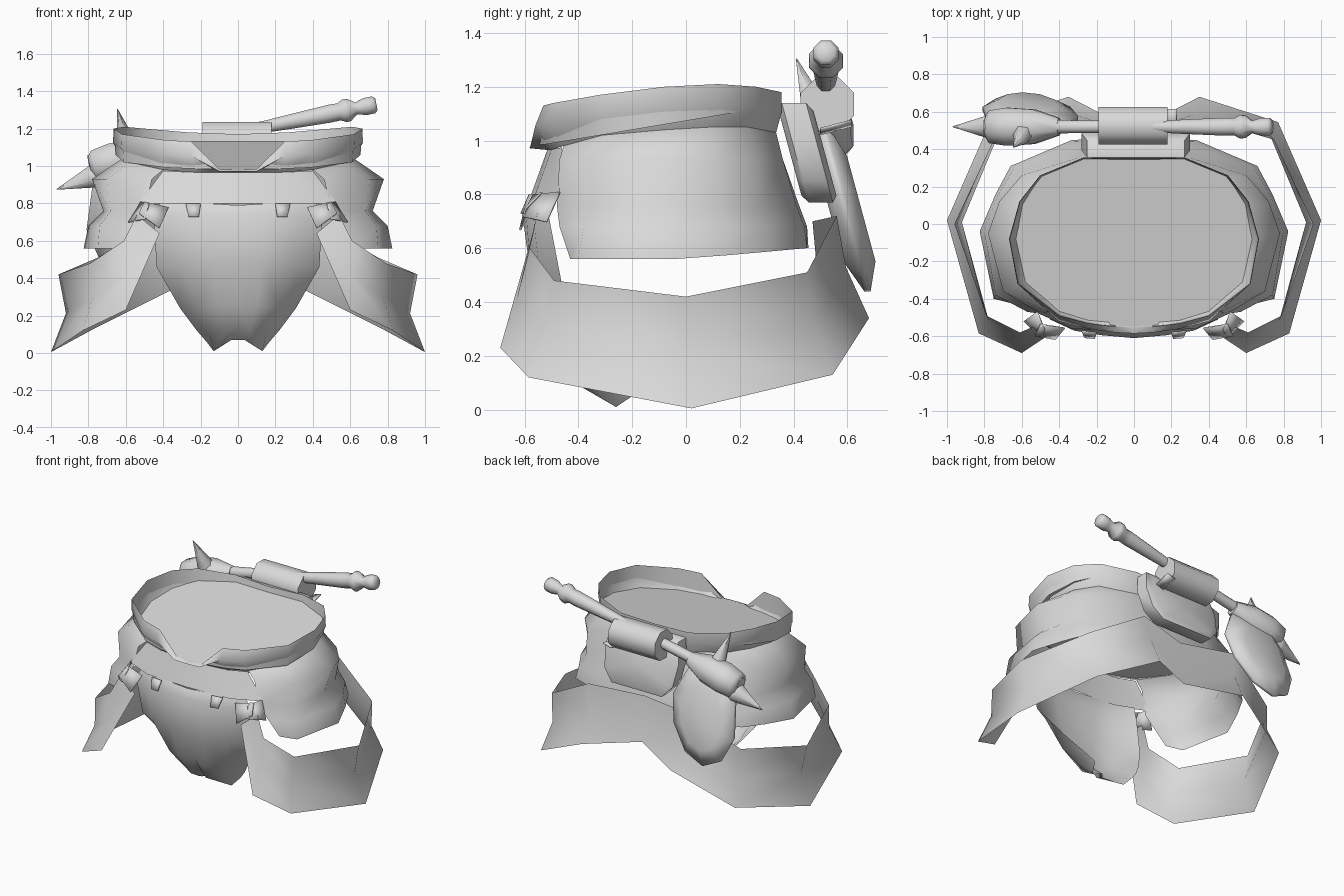
import bpy, bmesh, math
from mathutils import Vector

cube = bpy.data.objects.get("Cube")
if cube:
    bpy.data.objects.remove(cube, do_unlink=True)

grey = bpy.data.materials.new("plain_grey")
grey.use_nodes = True
grey.diffuse_color = (0.7, 0.7, 0.7, 1)
grey.node_tree.nodes["Principled BSDF"].inputs["Base Color"].default_value = (0.7, 0.7, 0.7, 1)


def sheet(name, rows, mirror=False, closed=False, angle=180):
    """Skin a grid of points; optionally mirror over x or close each row."""
    bm = bmesh.new()
    grid = [[bm.verts.new(p) for p in row] for row in rows]
    n = len(rows[0])
    for a, b in zip(grid, grid[1:]):
        for i in range(n if closed else n - 1):
            j = (i + 1) % n
            bm.faces.new((a[i], a[j], b[j], b[i]))
    bmesh.ops.remove_doubles(bm, verts=bm.verts, dist=0.0005)
    bmesh.ops.recalc_face_normals(bm, faces=bm.faces)
    me = bpy.data.meshes.new(name)
    bm.to_mesh(me)
    bm.free()
    ob = bpy.data.objects.new(name, me)
    bpy.context.collection.objects.link(ob)
    me.materials.append(grey)
    if mirror:
        ob.modifiers.new("Mirror", "MIRROR").use_clip = True
    bpy.ops.object.select_all(action="DESELECT")
    ob.select_set(True)
    bpy.context.view_layer.objects.active = ob
    bpy.ops.object.shade_smooth_by_angle(angle=math.radians(angle))
    return ob


def lathe(name, start, end, profile, sides=8, angle=60):
    """Turned shape along a line; profile holds (fraction, radius)."""
    a, b = Vector(start), Vector(end)
    q = (b - a).to_track_quat("Z", "Y")
    rows = []
    for t, r in [(profile[0][0], 0)] + profile + [(profile[-1][0], 0)]:
        rows.append([a.lerp(b, t) + q @ Vector((r * math.cos(k), r * math.sin(k), 0))
                     for k in [math.tau * (i + 0.5) / sides for i in range(sides)]])
    return sheet(name, rows, closed=True, angle=angle)


def pad(name, outline, y0, slope, half, inner, edge, angle):
    """Cushion from an (x, z) outline, leaning backwards towards its foot."""
    cx = sum(p[0] for p in outline) / len(outline)
    cz = sum(p[1] for p in outline) / len(outline)
    rows = []
    for s, d in [(0, -half), (inner, -half), (1, -edge), (1, edge), (inner, half), (0, half)]:
        row = []
        for x, z in outline:
            px, pz = cx + (x - cx) * s, cz + (z - cz) * s
            row.append((px, y0 + (cz - pz) * slope + d, pz))
        rows.append(row)
    return sheet(name, rows, closed=True, angle=angle)


def plate(name, corners, mirror=False):
    """Thin slab from corner points, thickened along its normal."""
    p = [Vector(c) for c in corners]
    ob = sheet(name, [[p[0], p[1]], [p[3], p[2]]], mirror, angle=20)
    ob.modifiers.new("Solidify", "SOLIDIFY").thickness = 0.008


# Waist rim, half outline back to front, notched at the front centre
rim = [(0, .35, 1.17), (.27, .355, 1.18), (.50, .26, 1.2), (.61, .12, 1.21), (.665, -.08, 1.2),
       (.62, -.32, 1.17), (.40, -.49, 1.14), (.25, -.53, 1.13), (.10, -.55, .985), (0, -.555, .98)]

# Lower edge of the rim, shared with the hip guard
hem = [(0, .335, 1.03), (.26, .335, 1.03), (.49, .23, 1.05), (.58, .09, 1.05), (.62, -.08, 1.04),
       (.58, -.31, 1.02), (.40, -.455, .98), (.24, -.50, .965), (.10, -.515, .965), (0, -.515, .965)]
flare = [(x * 1.005, y - (.03 if y < -.4 else 0), max(z - .075, .972)) for x, y, z in rim]
# Tilted lid inside the rim, lower towards the front
lid = [(x * .985, (y + .08) * .985 - .08, 1.06 + .165 * (y + .08)) for x, y, z in rim]
sheet("waist_rim", [lid, rim, flare, hem], mirror=True, angle=60)
sheet("waist_lid", [[(0, -.08, 1.06)] * len(lid), lid], mirror=True)

# Hip guard wrapping the sides and back: heights and outlines
hips = [
    (.93, [(0, .36), (.28, .36), (.60, .26), (.72, .12), (.78, -.05), (.70, -.36), (.46, -.47)]),
    (.76, [(0, .42), (.30, .41), (.60, .28), (.68, .13), (.72, -.05), (.68, -.37), (.50, -.48)]),
    (.68, [(0, .45), (.32, .44), (.64, .30), (.73, .15), (.80, -.04), (.74, -.38), (.57, -.47)]),
    (.56, [(0, .455), (.33, .45), (.66, .31), (.74, .16), (.825, -.04), (.75, -.40), (.63, -.43)]),
]
sheet("hip_guard", [hem[:7]] + [[(x, y, z + (max(0, y) * .09 if z < .6 else 0)) for x, y in pts]
                                for z, pts in hips], mirror=True)

# Front belt band, hung from the rim
sheet("front_band", [[(0, -.515, .967), (.26, -.50, .967), (.40, -.46, .975)],
                     [(0, -.575, .80), (.33, -.56, .80), (.53, -.47, .80)]], mirror=True)

# Front cloth with a recessed centre fold, curling under at its foot
sheet("front_cloth", [
    [(0, -.57, .79), (.16, -.565, .80), (.30, -.55, .80), (.42, -.50, .80)],
    [(0, -.61, .74), (.17, -.595, .74), (.32, -.57, .74), (.45, -.51, .72)],
    [(0, -.575, .48), (.13, -.575, .48), (.30, -.54, .47), (.435, -.46, .46)],
    [(0, -.49, .25), (.10, -.53, .25), (.22, -.46, .24), (.31, -.32, .24)],
    [(0, -.39, .13), (.06, -.45, .12), (.15, -.37, .10), (.22, -.24, .12)],
    [(0, -.32, .07), (.035, -.36, .07), (.13, -.26, .01), (.16, -.20, .05)],
], mirror=True)

# Side skirts, joined behind: upper and lower edge points with a pinched middle
skirt = [((.54, -.55, .74), (.42, -.57, .64), 0),
         ((.61, -.58, .60), (.60, -.69, .23), .01),
         ((.79, -.49, .48), (.83, -.585, .12), .04),
         ((.96, 0, .42), (1.0, .02, .005), .06),
         ((.75, .45, .51), (.77, .545, .13), .04),
         ((.38, .56, .72), (.35, .68, .34), .03),
         ((0, .47, .70), (0, .50, .38), 0)]
upper, lower, middle = [], [], []
for a, b, pinch in skirt:
    a, b = Vector(a), Vector(b)
    m = (a + b) / 2
    m -= Vector((m.x, m.y, 0)).normalized() * pinch
    upper.append(a)
    middle.append(m)
    lower.append(b)
sheet("side_skirts", [upper, middle, lower], mirror=True)

# Clasps on the front
plate("skirt_clasps", [(.48, -.57, .80), (.52, -.47, .81), (.59, -.52, .70), (.50, -.61, .72)], True)
plate("skirt_tabs", [(.37, -.56, .78), (.50, -.54, .81), (.53, -.60, .75), (.42, -.62, .67)], True)
plate("cloth_tabs", [(.20, -.585, .80), (.28, -.575, .80), (.265, -.61, .73), (.21, -.615, .73)], True)

# Back pouch, holder and strap
pad("back_pouch", [(-.25, 1.14), (.27, 1.14), (.30, 1.0), (.28, .85), (.21, .77), (-.19, .77),
                   (-.26, .85), (-.28, 1.0)], .455, .27, .065, .85, .045, 60)
lathe("tool_holder", (-.19, .525, 1.135), (.18, .525, 1.135), [(0, .108), (1, .108)], 8, 50)
plate("holder_strap", [(.17, .50, 1.02), (.23, .50, 1.04), (.23, .615, 1.07), (.17, .615, 1.05)])

# Slung tool: handle, hub, spikes and blade
butt, tip = (-.80, .52, 1.02), (.74, .52, 1.33)
lathe("tool_handle", butt, tip, [(0, .04), (.62, .035), (.70, .042), (.84, .052), (.87, .05), (.89, .068),
                                 (.905, .065), (.93, .035), (.96, .05), (.99, .05), (1, .035)])
lathe("tool_hub", (-.79, .52, .99), (-.40, .52, 1.09),
      [(0, .06), (.06, .095), (.3, .11), (.65, .10), (1, .05)])
lathe("end_spike", (-.70, .52, .97), (-.97, .52, .875), [(0, .05), (.25, .07), (.35, .06), (1, .002)])
lathe("top_spike", (-.58, .50, 1.06), (-.645, .41, 1.305), [(0, .06), (.3, .05), (1, .002)], 6)
pad("tool_blade", [(-.72, 1.05), (-.78, .88), (-.81, .66), (-.74, .50), (-.61, .44), (-.46, .50),
                   (-.34, .66), (-.30, .84), (-.41, 1.07)], .595, .27, .06, .62, .012, 80)
